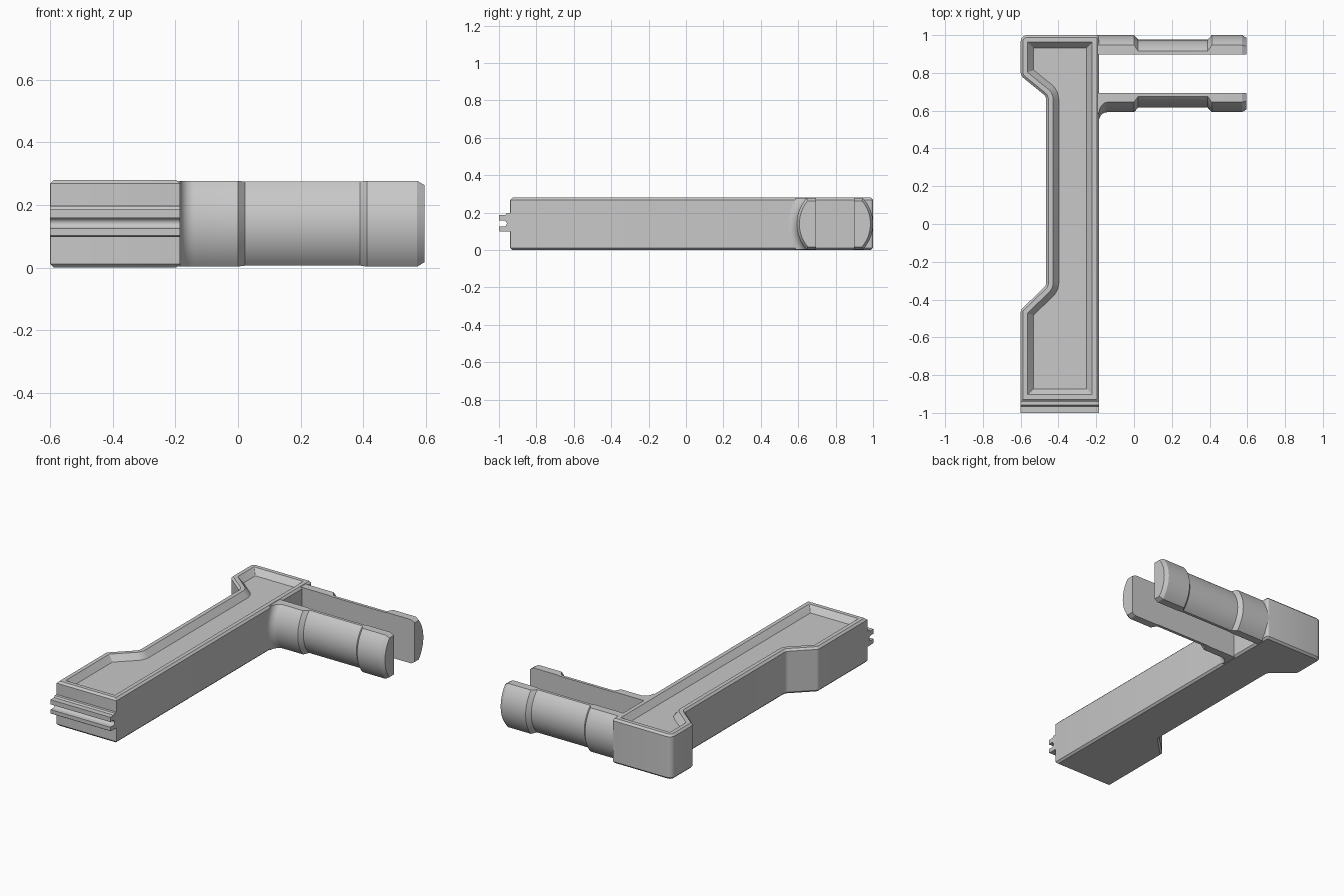
import bpy, bmesh, math
from mathutils import Vector

if "Cube" in bpy.data.objects:
    bpy.data.objects.remove(bpy.data.objects["Cube"])

grey = bpy.data.materials.new("grey_metal")
grey.diffuse_color = (0.58, 0.58, 0.58, 1)
grey.use_nodes = True
grey.node_tree.nodes["Principled BSDF"].inputs["Base Color"].default_value = grey.diffuse_color


def loft(name, rings):
    """Skin a list of equal-length closed rings and cap both ends."""
    bm = bmesh.new()
    loops = [[bm.verts.new(p) for p in ring] for ring in rings]
    n = len(loops[0])
    for a, b in zip(loops, loops[1:]):
        for i in range(n):
            j = (i + 1) % n
            bm.faces.new((a[i], a[j], b[j], b[i]))
    bm.faces.new(loops[0][::-1])
    bm.faces.new(loops[-1])
    bmesh.ops.recalc_face_normals(bm, faces=bm.faces)
    mesh = bpy.data.meshes.new(name)
    bm.to_mesh(mesh)
    bm.free()
    obj = bpy.data.objects.new(name, mesh)
    bpy.context.collection.objects.link(obj)
    mesh.materials.append(grey)
    bpy.ops.object.select_all(action='DESELECT')
    obj.select_set(True)
    bpy.context.view_layer.objects.active = obj
    bpy.ops.object.shade_smooth_by_angle(angle=math.radians(30))
    return obj


# Body outline, counter-clockwise: x, y, corner radius
OUTLINE = [(-0.6, -0.94, 0), (-0.185, -0.94, 0), (-0.185, 1.0, 0.015),
           (-0.6, 1.0, 0.035), (-0.6, 0.785, 0.04), (-0.465, 0.675, 0.035),
           (-0.465, -0.325, 0.035), (-0.6, -0.455, 0.03)]


def body_ring(inset, z, seg=5):
    """Outline moved inward, with rounded corners."""
    n = len(OUTLINE)
    pts = [Vector(p[:2]) for p in OUTLINE]
    moved, turns = [], []
    for i in range(n):
        d1 = (pts[i] - pts[i - 1]).normalized()
        d2 = (pts[(i + 1) % n] - pts[i]).normalized()
        n1, n2 = Vector((-d1.y, d1.x)), Vector((-d2.y, d2.x))
        moved.append(pts[i] + (n1 + n2) * inset / (1 + n1.dot(n2)))
        turns.append(d1.x * d2.y - d1.y * d2.x)
    ring = []
    for i in range(n):
        p = moved[i]
        a = (moved[i - 1] - p).normalized()
        b = (moved[(i + 1) % n] - p).normalized()
        r = OUTLINE[i][2]
        r = max(r - inset, 0.002) if turns[i] > 0 else r + inset
        half = a.angle(b) / 2
        centre = p + (a + b).normalized() * r / math.sin(half)
        start = p + a * r / math.tan(half) - centre
        end = p + b * r / math.tan(half) - centre
        sweep = math.pi - 2 * half
        for k in range(seg + 1):
            t = k / seg
            v = (start * math.sin((1 - t) * sweep) + end * math.sin(t * sweep)) / math.sin(sweep)
            ring.append((centre.x + v.x, centre.y + v.y, z))
    return ring


# Handle body: chamfered block with a shallow tray in the top
loft("handle_body", [body_ring(d, z) for d, z in
                     [(0.012, 0), (0, 0.012), (0, 0.268), (0.012, 0.28),
                      (0.037, 0.28), (0.067, 0.243)]])

# Prongs: clipped round halves with a slot between them
CY, CZ, SLOT = 0.796, 0.14, 0.102


def prong_ring(x, r, h, side, seg=14):
    a = math.asin(h / r)
    ring = [(x, CY + side * SLOT, CZ - h)]
    for k in range(seg + 1):
        t = -a + 2 * a * k / seg
        ring.append((x, CY + side * r * math.cos(t), CZ + r * math.sin(t)))
    ring.append((x, CY + side * SLOT, CZ + h))
    return ring


BANDS = [(0.0, 0.204, 0.137), (0.022, 0.18, 0.134), (0.39, 0.18, 0.134),
         (0.412, 0.204, 0.137), (0.572, 0.204, 0.137), (0.595, 0.19, 0.123)]
FILLET = [(-0.185 + 0.045 * (1 - math.cos(t)), 0.249 - 0.045 * math.sin(t), 0.137)
          for t in [math.radians(15 * k) for k in range(7)]]
for name, side, root in (("front_prong", -1, [(-0.2, 0.249, 0.137)] + FILLET),
                         ("back_prong", 1, [(-0.21, 0.204, 0.137)])):
    loft(name, [prong_ring(x, r, h, side) for x, r, h in root + BANDS])

# End ribs: two tongues with a round groove between them
profile = [(-0.93, 0.098), (-0.995, 0.098), (-1.0, 0.102), (-1.0, 0.125)]
profile += [(-0.975 + 0.017 * math.cos(t), 0.1415 - 0.0165 * math.sin(t))
            for t in [math.radians(90 - 22.5 * k) for k in range(9)]]
profile += [(-1.0, 0.158), (-1.0, 0.187), (-0.965, 0.187), (-0.958, 0.197), (-0.93, 0.197)]
loft("end_ribs", [[(x, y, z) for y, z in profile] for x in (-0.6, -0.185)])
